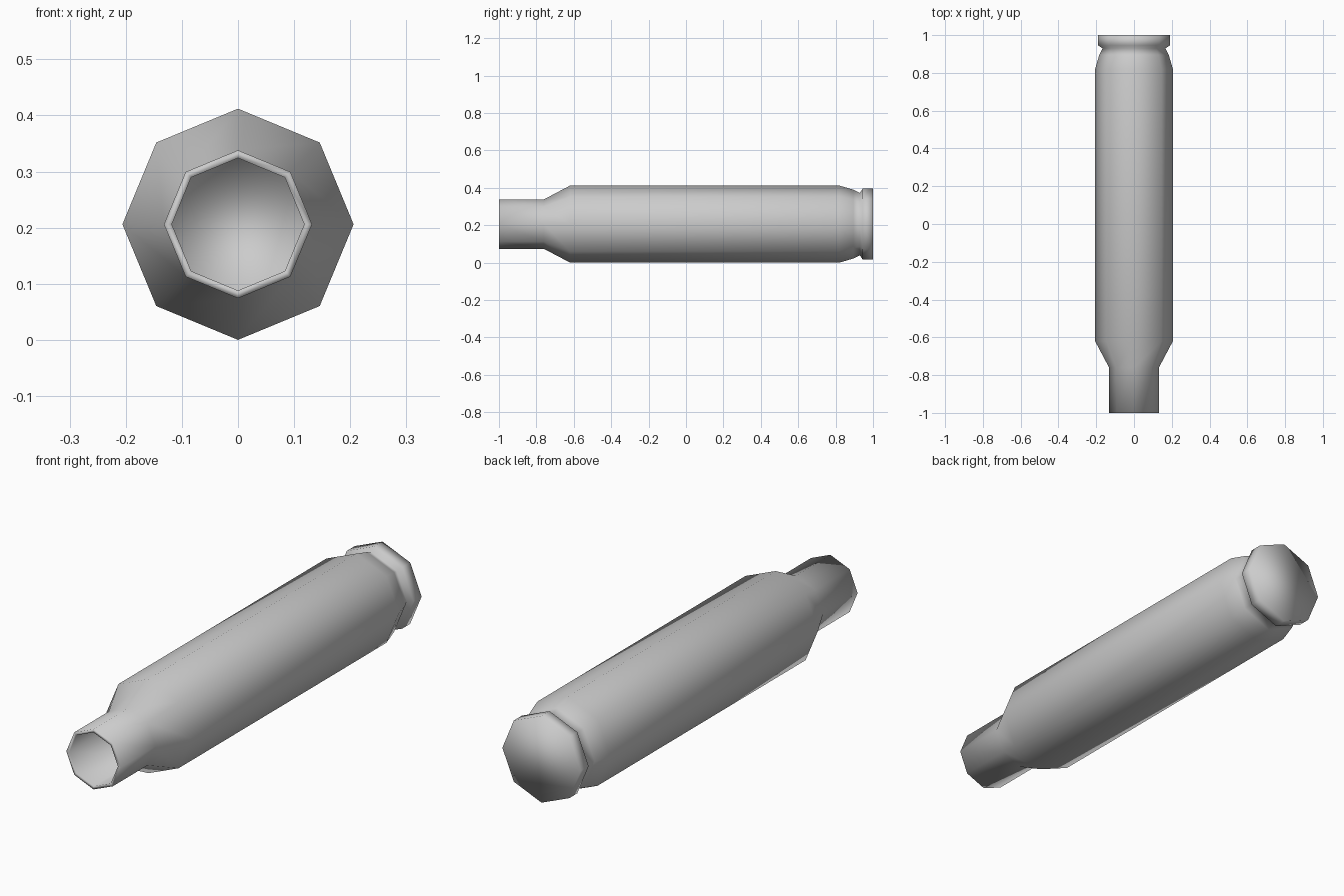
import bpy, bmesh, math

if "Cube" in bpy.data.objects:
    bpy.data.objects.remove(bpy.data.objects["Cube"])

SIDES = 8
CENTRE_Z = 0.206

# (y, radius) from the closed base, along the outside, into the open mouth
PROFILE = [
    (1.0, 0.190), (0.945, 0.190),                   # rim
    (0.93, 0.167), (0.895, 0.184), (0.82, 0.206),   # groove and taper
    (-0.62, 0.206), (-0.76, 0.132),                 # body and shoulder
    (-1.0, 0.132), (-1.0, 0.118),                   # neck and lip
    (-0.76, 0.118),                                 # inside of the neck
]


def ring(bm, y, r):
    angles = [2 * math.pi * i / SIDES for i in range(SIDES)]
    return [bm.verts.new((r * math.cos(a), y, CENTRE_Z + r * math.sin(a))) for a in angles]


# Lathe the eight-sided casing
bm = bmesh.new()
rings = [ring(bm, y, r) for y, r in PROFILE]
for a, b in zip(rings, rings[1:]):
    for i in range(SIDES):
        j = (i + 1) % SIDES
        bm.faces.new((a[i], a[j], b[j], b[i]))

# Base cap and inner floor
bm.faces.new(rings[0])
bm.faces.new(rings[-1])
bmesh.ops.recalc_face_normals(bm, faces=bm.faces[:])
for f in bm.faces:
    f.smooth = True

mesh = bpy.data.meshes.new("cartridge_casing")
bm.to_mesh(mesh)
bm.free()
casing = bpy.data.objects.new("cartridge_casing", mesh)
bpy.context.collection.objects.link(casing)
